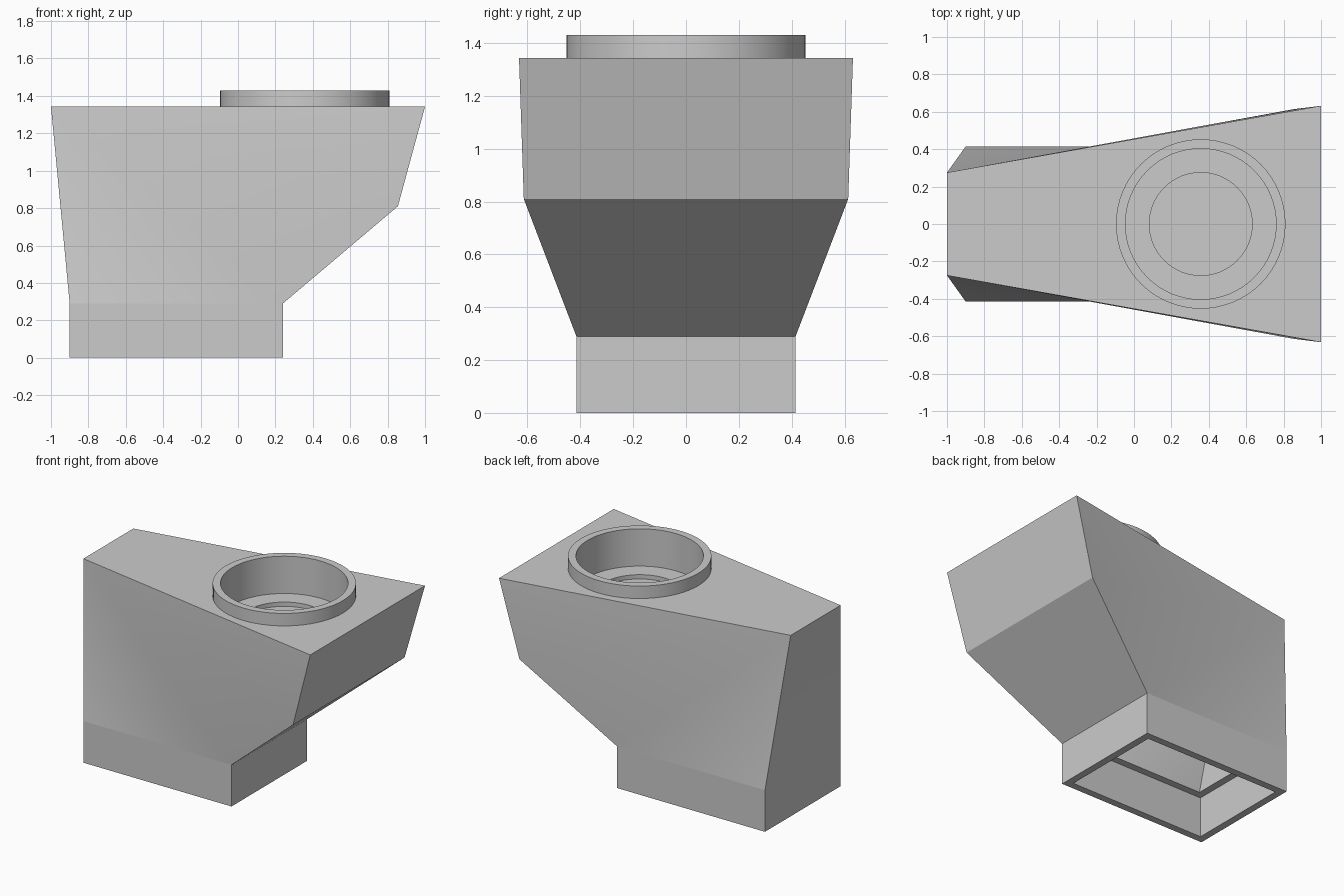
import bpy, bmesh, math
from mathutils import Vector

cube = bpy.data.objects.get("Cube")
if cube:
    bpy.data.objects.remove(cube, do_unlink=True)

grey = bpy.data.materials.new("plain grey")
grey.use_nodes = True
colour = (0.6, 0.6, 0.6, 1)
grey.diffuse_color = colour
grey.node_tree.nodes["Principled BSDF"].inputs["Base Color"].default_value = colour

SEGMENTS = 64
TOP = 1.343
COLLAR_X = 0.357
COLLAR_R = 0.453


def rectangle(z, x0, x1, y):
    """Counter-clockwise from the right front corner."""
    return [Vector(p) for p in ((x0, -y, z), (x1, -y, z), (x1, y, z), (x0, y, z))]


def circle(r, z):
    angles = [math.tau * i / SEGMENTS for i in range(SEGMENTS)]
    return [Vector((COLLAR_X + r * math.cos(a), r * math.sin(a), z)) for a in angles]


def skin(bm, loops):
    """Join a run of loops with quads and return the vertex rings."""
    rings = [[bm.verts.new(p) for p in loop] for loop in loops]
    for a, b in zip(rings, rings[1:]):
        for i in range(len(a)):
            j = (i + 1) % len(a)
            bm.faces.new((a[i], a[j], b[j], b[i]))
    return rings


def hopper(bm, base, knee, lip, tail, inward=False):
    """Flared walls above a base ring; returns the top ring."""
    def pair(p):
        x, y, z = p
        return bm.verts.new((x, -y, z)), bm.verts.new((x, y, z))

    (k0, k1), (l0, l1), (t0, t1) = pair(knee), pair(lip), pair(tail)
    a0, b0, b1, a1 = base
    walls = [
        (a0, b0, t0), (t0, b0, k0), (t0, k0, l0),
        (b1, a1, t1), (b1, t1, k1), (k1, t1, l1),
        (b0, b1, k1, k0), (k0, k1, l1, l0), (a1, a0, t0, t1),
    ]
    for wall in walls:
        bm.faces.new(wall[::-1] if inward else wall)
    # Keep the flare crisp where it meets the straight base
    for edge in ((a0, b0), (a1, b1)):
        bm.edges.get(edge).smooth = False
    return [t0, l0, l1, t1]


def finish(bm, name, angle):
    mesh = bpy.data.meshes.new(name)
    bm.to_mesh(mesh)
    bm.free()
    mesh.materials.append(grey)
    obj = bpy.data.objects.new(name, mesh)
    bpy.context.collection.objects.link(obj)
    bpy.ops.object.select_all(action='DESELECT')
    obj.select_set(True)
    bpy.context.view_layer.objects.active = obj
    bpy.ops.object.shade_smooth_by_angle(angle=math.radians(angle))


# Duct base: inner ledge, socket wall, bottom rim and outer wall
bm = bmesh.new()
rings = skin(bm, [
    rectangle(0.28, -0.80, 0.14, 0.315),
    rectangle(0.28, -0.85, 0.19, 0.365),
    rectangle(0, -0.85, 0.19, 0.365),
    rectangle(0, -0.90, 0.24, 0.415),
    rectangle(0.29, -0.90, 0.24, 0.415),
])

# Flared outer walls, and the closed cavity inside them
rim = hopper(bm, rings[-1], (0.855, 0.614, 0.81), (1, 0.632, TOP), (-1, 0.275, TOP))
cap = hopper(bm, rings[0], (0.765, 0.51, 0.86), (0.83, 0.52, 1.10),
             (-0.877, 0.205, 1.10), inward=True)
bm.faces.new(cap[::-1])

# Duct top, with a round opening for the collar
hole = [bm.verts.new(p) for p in circle(COLLAR_R, TOP)]
edges = []
for ring in (rim, hole):
    for i, v in enumerate(ring):
        w = ring[(i + 1) % len(ring)]
        edges.append(bm.edges.get((v, w)) or bm.edges.new((v, w)))
fill = bmesh.ops.triangle_fill(bm, use_beauty=True, edges=edges, normal=(0, 0, 1))
for f in fill["geom"]:
    if isinstance(f, bmesh.types.BMFace):
        f.normal_update()
        if f.normal.z < 0:
            f.normal_flip()
finish(bm, "duct_body", 25)

# Collar: raised ring, deep socket, ledge and shallow recess
bm = bmesh.new()
profile = [(COLLAR_R, TOP), (COLLAR_R, 1.43), (0.403, 1.43),
           (0.403, 1.17), (0.275, 1.17), (0.275, 1.14)]
rings = skin(bm, [circle(r, z) for r, z in profile])
bm.faces.new(rings[-1])
finish(bm, "round_collar", 30)
